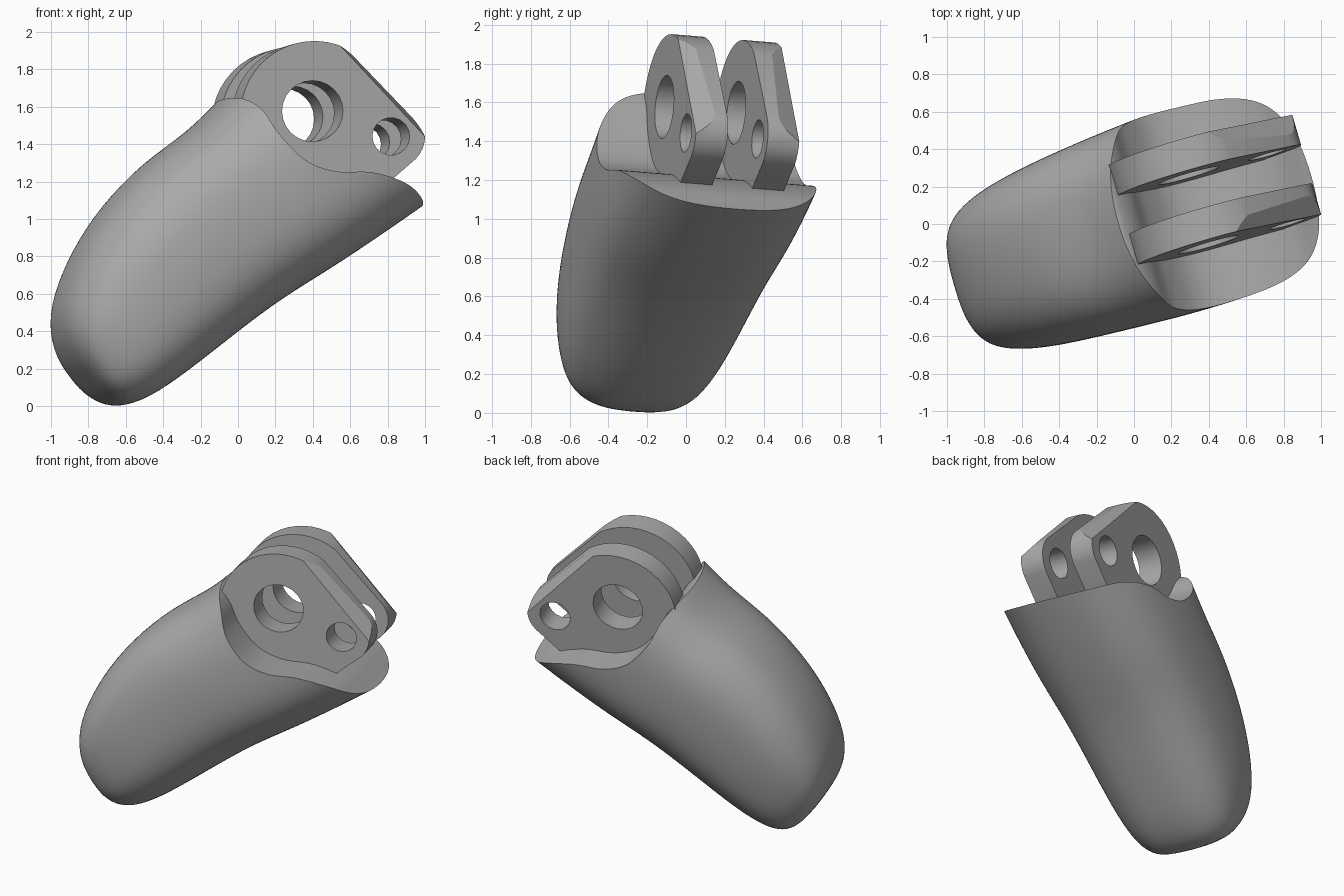
import bpy, bmesh, math
from mathutils import Vector

cube = bpy.data.objects.get("Cube")
if cube:
    bpy.data.objects.remove(cube, do_unlink=True)

grey = bpy.data.materials.new("plain grey")
grey.use_nodes = True
colour = (0.4, 0.4, 0.4, 1)
grey.diffuse_color = colour
grey.node_tree.nodes["Principled BSDF"].inputs["Base Color"].default_value = colour

# Tilted frame: (x, z) in the middle plane, plus depth along its normal
normal = Vector((0.277, -0.958, 0.078)).normalized()
origin = Vector((0.32, 0.16, 1.56))


def place(x, z, depth):
    y = origin.y - (normal.x * (x - origin.x) + normal.z * (z - origin.z)) / normal.y
    return Vector((x, y, z)) + depth * normal


def finish(name, mesh, angle):
    obj = bpy.data.objects.new(name, mesh)
    bpy.context.collection.objects.link(obj)
    mesh.materials.clear()
    mesh.materials.append(grey)
    bpy.ops.object.select_all(action='DESELECT')
    obj.select_set(True)
    bpy.context.view_layer.objects.active = obj
    bpy.ops.object.shade_smooth_by_angle(angle=math.radians(angle))
    return obj


def slab(name, loops, middle, half, chamfer=None):
    """Filled outline with holes, thickened about a depth in the tilted frame.
    An optional chamfer (point, direction) trims one edge."""
    curve = bpy.data.curves.new(name, 'CURVE')
    curve.dimensions = '2D'
    curve.fill_mode = 'BOTH'
    curve.extrude = half
    for loop in loops:
        spline = curve.splines.new('POLY')
        spline.points.add(len(loop) - 1)
        spline.use_cyclic_u = True
        for point, (x, z) in zip(spline.points, loop):
            point.co = (x, z, 0, 1)
    temp = bpy.data.objects.new(name + " outline", curve)
    bpy.context.collection.objects.link(temp)
    graph = bpy.context.evaluated_depsgraph_get()
    mesh = bpy.data.meshes.new_from_object(temp.evaluated_get(graph))
    bpy.data.objects.remove(temp, do_unlink=True)
    bm = bmesh.new()
    bm.from_mesh(mesh)
    bmesh.ops.remove_doubles(bm, verts=bm.verts, dist=0.0005)
    if chamfer:
        point, direction = chamfer
        cut = bmesh.ops.bisect_plane(bm, geom=bm.verts[:] + bm.edges[:] + bm.faces[:],
                                     plane_co=point, plane_no=direction, clear_outer=True)
        rim = [e for e in cut["geom_cut"] if isinstance(e, bmesh.types.BMEdge)]
        bmesh.ops.holes_fill(bm, edges=rim, sides=0)
    for v in bm.verts:
        v.co = place(v.co.x, v.co.y, v.co.z + middle)
    bmesh.ops.recalc_face_normals(bm, faces=bm.faces)
    bm.to_mesh(mesh)
    bm.free()
    return finish(name, mesh, 24)


def arc(cx, cz, r, start, end, steps):
    angles = [math.radians(start + (end - start) * i / steps) for i in range(steps + 1)]
    return [(cx + r * math.cos(a), cz + r * math.sin(a)) for a in angles]


def smooth_path(points, steps=6):
    pts = [Vector(p) for p in points]
    out = []
    for a, b, c, d in zip(pts, pts[1:], pts[2:], pts[3:]):
        for i in range(steps):
            t = i / steps
            out.append(0.5 * (2 * b + (c - a) * t + (2 * a - 5 * b + 4 * c - d) * t * t
                              + (3 * b - a - 3 * c + d) * t ** 3))
    return out


# Hinge plates: big rounded end, small rounded end, two pin holes,
# and a chamfer along the outer sloping edge
outline = arc(0.752, 1.42, 0.17, -45, 48, 8) + arc(0.33, 1.535, 0.395, 56, 200, 18)
outline += [(0.0, 1.25), (0.5, 1.0), (0.62, 1.08)]
big_hole = arc(0.32, 1.555, 0.163, 0, 345, 23)
small_hole = arc(0.74, 1.42, 0.1, 0, 340, 17)
thick = 0.085
for name, side, middle in (("front_hinge_plate", 1, 0.198), ("back_hinge_plate", -1, -0.188)):
    chamfer = (Vector((0.55, 1.862, side * (thick - 0.07))), Vector((0.75, 0.7, side * 0.45)))
    slab(name, [outline, big_hole, small_hole], middle, thick, chamfer)

# Body: rounded sections between an upper and a lower edge, with a half width
stations = [
    ((-0.88, 0.2), (-0.81, 0.12), 0.15),
    ((-0.945, 0.31), (-0.75, 0.045), 0.26),
    ((-0.98, 0.45), (-0.65, -0.015), 0.345),
    ((-0.96, 0.62), (-0.5, 0.03), 0.415),
    ((-0.86, 0.86), (-0.3, 0.17), 0.465),
    ((-0.71, 1.09), (-0.05, 0.37), 0.495),
    ((-0.49, 1.32), (0.2, 0.56), 0.52),
    ((-0.25, 1.48), (0.45, 0.71), 0.54),
    ((-0.09, 1.65), (0.75, 0.91), 0.55),
    ((0.1, 1.84), (1.1, 1.155), 0.545),
    ((0.3, 2.0), (1.4, 1.38), 0.545),
]
sides = 24
bm = bmesh.new()
rings = []
for index, (top, bottom, half) in enumerate(stations):
    mid = (Vector(top) + Vector(bottom)) / 2
    reach = (Vector(top) - Vector(bottom)) / 2
    shift = 0.022 + 0.0025 * index
    ring = []
    for i in range(sides):
        a = math.tau * i / sides
        c, s = (math.copysign(abs(f) ** 0.75, f) for f in (math.cos(a), math.sin(a)))
        p = mid + reach * c
        ring.append(bm.verts.new(place(p.x, p.y, half * s + shift)))
    rings.append(ring)
for r0, r1 in zip(rings, rings[1:]):
    for i in range(sides):
        j = (i + 1) % sides
        bm.faces.new((r0[i], r0[j], r1[j], r1[i]))
bm.faces.new(rings[0])
bm.faces.new(rings[-1])
bmesh.ops.recalc_face_normals(bm, faces=bm.faces)
mesh = bpy.data.meshes.new("fingertip_body")
bm.to_mesh(mesh)
bm.free()
body = finish("fingertip_body", mesh, 40)

# Scooped joint seat cut across the open end
scoop = smooth_path([(-0.4, 1.9), (-0.24, 1.73), (-0.15, 1.65), (-0.07, 1.625),
                     (0.0, 1.55), (0.07, 1.41), (0.2, 1.27), (0.36, 1.21), (0.56, 1.205),
                     (0.76, 1.15), (0.94, 1.045), (1.3, 0.84), (1.6, 0.7)])
cutter = slab("scoop_cutter", [scoop + [Vector((2.2, 0.84)), Vector((2.2, 2.6)),
                                        Vector((-0.2, 2.6))]], 0, 1)
cutter.hide_render = True
sub = body.modifiers.new("round", 'SUBSURF')
sub.levels = sub.render_levels = 2
cut = body.modifiers.new("scoop", 'BOOLEAN')
cut.operation = 'DIFFERENCE'
cut.solver = 'EXACT'
cut.object = cutter
graph = bpy.context.evaluated_depsgraph_get()
result = bpy.data.meshes.new_from_object(body.evaluated_get(graph))
for obj in (body, cutter):
    bpy.data.objects.remove(obj, do_unlink=True)
finish("fingertip_body", result, 40)
